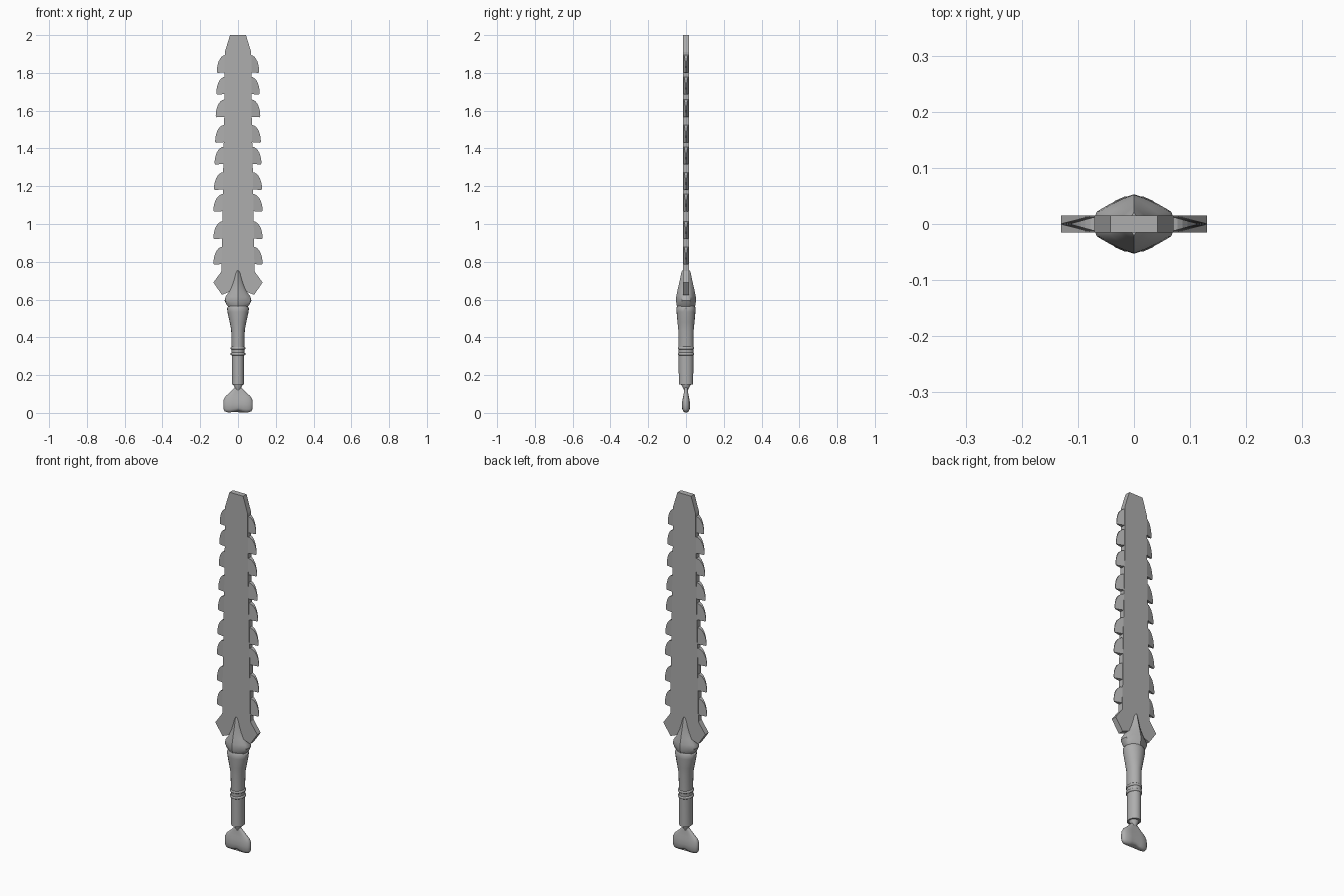
import bpy, bmesh, math

cube = bpy.data.objects.get("Cube")
if cube:
    bpy.data.objects.remove(cube, do_unlink=True)

steel = bpy.data.materials.new("grey_steel")
steel.use_nodes = True
GREY = (0.42, 0.42, 0.42, 1)
steel.diffuse_color = GREY
steel.node_tree.nodes["Principled BSDF"].inputs["Base Color"].default_value = GREY


def finish(name, bm, mirror=False, smooth=None):
    bmesh.ops.recalc_face_normals(bm, faces=bm.faces)
    mesh = bpy.data.meshes.new(name)
    bm.to_mesh(mesh)
    bm.free()
    mesh.materials.append(steel)
    obj = bpy.data.objects.new(name, mesh)
    bpy.context.collection.objects.link(obj)
    if mirror:
        obj.modifiers.new("mirror", "MIRROR").merge_threshold = 0.0005
    if smooth:
        bpy.ops.object.select_all(action="DESELECT")
        obj.select_set(True)
        bpy.context.view_layer.objects.active = obj
        bpy.ops.object.shade_smooth_by_angle(angle=math.radians(smooth))
    return obj


def slab(bm, outline, half_thickness, closed=True):
    """Plate from an (x, z) outline whose half thickness depends on x."""
    front = [bm.verts.new((x, -half_thickness(x), z)) for x, z in outline]
    back = [bm.verts.new((x, half_thickness(x), z)) for x, z in outline]
    bm.faces.new(front)
    bm.faces.new(back[::-1])
    n = len(outline)
    for i in range(n if closed else n - 1):
        j = (i + 1) % n
        bm.faces.new((front[i], front[j], back[j], back[i]))


def loft(name, rings, section, smooth, shape=None):
    """Stack scaled copies of a unit section at (z, x radius, y radius)."""
    bm = bmesh.new()
    loops = []
    for z, rx, ry in rings:
        pts = [(u * rx, v * ry, z) for u, v in section]
        loops.append([bm.verts.new(shape(*p) if shape else p) for p in pts])
    n = len(section)
    for a, b in zip(loops, loops[1:]):
        for i in range(n):
            j = (i + 1) % n
            bm.faces.new((a[i], a[j], b[j], b[i]))
    bm.faces.new(loops[0])
    bm.faces.new(loops[-1])
    return finish(name, bm, smooth=smooth)


def circle(n):
    return [(math.cos(2 * math.pi * i / n), math.sin(2 * math.pi * i / n))
            for i in range(n)]


# Blade with clipped tip and flared base
bm = bmesh.new()
slab(bm, [(0, 2), (0.042, 2), (0.07, 1.91), (0.072, 1.6), (0.08, 1.2), (0.087, 0.75),
          (0.13, 0.69), (0.085, 0.625), (0, 0.66)], lambda x: 0.015, closed=False)
finish("blade", bm, mirror=True)

# Wedge-shaped teeth along both edges
bm = bmesh.new()
for i, base in enumerate([1.80, 1.685, 1.565, 1.43, 1.315, 1.18, 1.065, 0.92, 0.785]):
    tip = min(0.112 + 0.003 * i, 0.13)
    root = 0.066 + (1.9 - base) * 0.0157
    width = tip - root
    arc = [(root + width * math.sin(a), base + 0.006 + 0.088 * math.cos(a))
           for a in [math.pi / 2 * k / 7 for k in range(8)]]
    slab(bm, arc + [(tip - 0.004, base), (root, base + 0.003)],
         lambda x: 0.001 + 0.012 * (tip - x) / width)
finish("teeth", bm, mirror=True)

# Pointed collar clasping the blade
quarter = [(1, 0.2), (0.93, 0.42), (0.62, 0.66), (0.3, 0.86)]
half = quarter + [(0, 1)] + [(-u, v) for u, v in reversed(quarter)]
collar_section = half + [(-u, -v) for u, v in half]
loft("collar", [(0.555, 0.045, 0.044), (0.572, 0.06, 0.05), (0.595, 0.071, 0.053),
                (0.615, 0.066, 0.052), (0.645, 0.045, 0.046), (0.68, 0.03, 0.038),
                (0.71, 0.022, 0.031), (0.74, 0.016, 0.025), (0.753, 0.007, 0.021)],
     collar_section, 35)

# Grip flaring towards the collar
loft("grip", [(0.15, 0.033, 0.038), (0.3, 0.033, 0.039), (0.44, 0.036, 0.041),
              (0.48, 0.044, 0.045), (0.535, 0.056, 0.05), (0.555, 0.058, 0.051),
              (0.566, 0.05, 0.046)], circle(20), 40)

# Two raised bands around the grip
for name, z in (("lower_band", 0.312), ("upper_band", 0.343)):
    loft(name, [(z - 0.008, 0.033, 0.038), (z - 0.004, 0.039, 0.043),
                (z + 0.004, 0.039, 0.043), (z + 0.008, 0.033, 0.038)], circle(20), 60)

# Tapered neck below the grip
loft("neck", [(0.105, 0.008, 0.008), (0.125, 0.012, 0.012), (0.15, 0.026, 0.026),
              (0.152, 0.026, 0.026)], circle(12), 40)


# Flat fan pommel with a shallow middle groove
def groove(x, y, z):
    middle = max(0, 1 - abs(x) / 0.035)
    low = max(0, 1 - z / 0.04)
    return x, y * (1 - 0.15 * middle), z + 0.012 * middle * low


rounded = [(math.copysign(abs(c) ** 0.75, c), math.copysign(abs(s) ** 0.75, s))
           for c, s in circle(24)]
loft("pommel", [(0.003, 0.055, 0.008), (0.008, 0.07, 0.016), (0.02, 0.077, 0.021),
                (0.045, 0.078, 0.023), (0.07, 0.076, 0.02), (0.088, 0.066, 0.016),
                (0.105, 0.046, 0.013), (0.12, 0.031, 0.011), (0.135, 0.016, 0.009),
                (0.14, 0.008, 0.006)], rounded, 50, groove)
